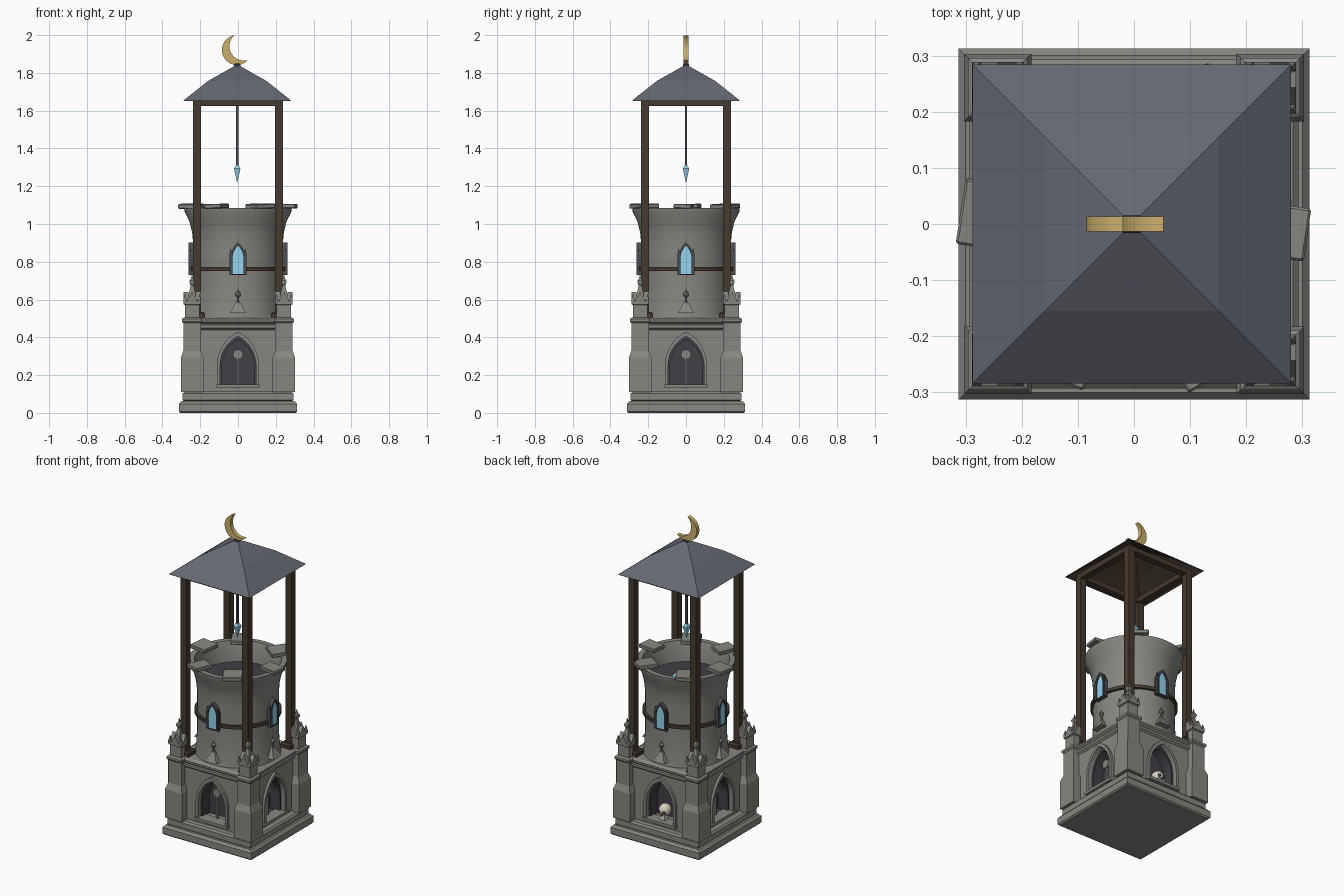
import bpy, bmesh, math, random
from mathutils import Matrix, Vector

if "Cube" in bpy.data.objects:
    bpy.data.objects.remove(bpy.data.objects["Cube"])

random.seed(4)


def material(name, rgb):
    m = bpy.data.materials.new(name)
    m.diffuse_color = (*rgb, 1)
    m.use_nodes = True
    m.node_tree.nodes["Principled BSDF"].inputs["Base Color"].default_value = m.diffuse_color
    return m


STONE = material("stone", (0.24, 0.24, 0.22))
DARK = material("dark_stone", (0.055, 0.05, 0.06))
WOOD = material("wood", (0.06, 0.042, 0.028))
SLATE = material("slate", (0.13, 0.14, 0.17))
GOLD = material("gold", (0.6, 0.43, 0.15))
GLASS = material("blue_glass", (0.3, 0.65, 0.85))
BONE = material("bone", (0.7, 0.63, 0.5))
IRON = material("iron", (0.07, 0.07, 0.085))
SIDES = [Matrix.Rotation(k * math.pi / 2, 4, 'Z') for k in range(4)]


def loft(name, loops, mat, M=Matrix(), caps=True, ring=False, smooth=False):
    """Skin a list of equal-length point loops."""
    bm = bmesh.new()
    vs = [[bm.verts.new(M @ Vector(p)) for p in lp] for lp in loops]
    n = len(vs[0])
    pairs = list(zip(vs, vs[1:])) + ([(vs[-1], vs[0])] if ring else [])
    for a, b in pairs:
        for i in range(n):
            j = (i + 1) % n
            bm.faces.new((a[i], a[j], b[j], b[i]))
    if caps and not ring:
        bm.faces.new(vs[0][::-1])
        bm.faces.new(vs[-1])
    bmesh.ops.recalc_face_normals(bm, faces=bm.faces)
    me = bpy.data.meshes.new(name)
    bm.to_mesh(me)
    bm.free()
    me.materials.append(mat)
    ob = bpy.data.objects.new(name, me)
    bpy.context.collection.objects.link(ob)
    if smooth:
        bpy.ops.object.select_all(action='DESELECT')
        ob.select_set(True)
        bpy.context.view_layer.objects.active = ob
        bpy.ops.object.shade_smooth_by_angle(angle=math.radians(35))
    return ob


def stack(name, prof, mat, M=Matrix(), at=(0, 0), caps=True):
    """Square tower from (half width, z) steps."""
    x, y = at
    return loft(name, [[(x - h, y - h, z), (x + h, y - h, z), (x + h, y + h, z), (x - h, y + h, z)]
                       for h, z in prof], mat, M, caps)


def lathe(name, prof, mat, n=48, M=Matrix(), caps=True):
    return loft(name, [[(r * math.cos(t * math.tau / n), r * math.sin(t * math.tau / n), z)
                        for t in range(n)] for r, z in prof], mat, M, caps, smooth=n > 8)


def box(name, a, b, mat, M=Matrix()):
    return loft(name, [[(a[0], a[1], z), (b[0], a[1], z), (b[0], b[1], z), (a[0], b[1], z)]
                       for z in (a[2], b[2])], mat, M)


def prism(name, pts, y0, y1, mat, M=Matrix()):
    return loft(name, [[(x, y, z) for x, z in pts] for y in (y0, y1)], mat, M)


def arch(w, z0, zs, zt, n=8):
    """Pointed arch outline."""
    h = zt - zs
    c = (h * h - w * w) / (2 * w)
    end = math.atan2(h, c)
    right = [(w, z0)] + [((w + c) * math.cos(end * i / n) - c, zs + (w + c) * math.sin(end * i / n))
                         for i in range(n)]
    return right + [(0, zt)] + [(-x, z) for x, z in right[::-1]]


def arch_frame(name, outer, inner, y_back, y_front, mat, M):
    loft(name, [[(x, y, z) for x, z in lp] for lp, y in
                ((outer, y_back), (outer, y_front), (inner, y_front), (inner, y_back))], mat, M, ring=True)


def ball(name, pos, scale, mat):
    prof = [(max(math.sin(i * math.pi / 12), 0.01), -math.cos(i * math.pi / 12)) for i in range(13)]
    return lathe(name, prof, mat, 20, Matrix.Translation(pos) @ Matrix.Diagonal((*scale, 1)))


# Plinth
stack("lower_plinth", [(.305, 0), (.313, .008), (.313, .048), (.3, .062)], STONE)
stack("upper_plinth", [(.285, .062), (.293, .068), (.293, .102), (.283, .112)], STONE)

# Square base with four arched niches
base = stack("base_wall", [(.25, .11), (.25, .46)], STONE)
for k, M in enumerate(SIDES):
    cut = prism("niche_cutter", arch(.095, .145, .25, .405), -.3, -.16, STONE, M)
    cut.hide_render = True
    mod = base.modifiers.new("niche", 'BOOLEAN')
    mod.object, mod.operation, mod.solver = cut, 'DIFFERENCE', 'EXACT'
    bpy.context.view_layer.objects.active = base
    bpy.ops.object.modifier_apply(modifier=mod.name)
    bpy.data.objects.remove(cut)
    prism("niche_back", arch(.095, .145, .25, .405), -.165, -.159, DARK, M)
    arch_frame("niche_frame", arch(.112, .145, .25, .43), arch(.095, .145, .25, .405), -.24, -.266, STONE, M)
    arch_frame("niche_inner_moulding", arch(.096, .145, .25, .406), arch(.085, .145, .25, .388),
               -.16, -.235, DARK, M)
    box("niche_sill", (-.115, -.275, .132), (.115, -.2, .15), STONE, M)
    if k != 2:
        box("niche_mullion", (-.006, -.215, .145), (.006, -.2, .3), STONE, M)
        lathe("niche_roundel", [(.026, -.008), (.026, .008)], STONE, 24,
              M @ Matrix.Translation((0, -.208, .31)) @ Matrix.Rotation(math.pi / 2, 4, 'X'))
stack("wall_cornice", [(.25, .44), (.262, .45), (.262, .465), (.256, .47), (.268, .48),
                       (.268, .492), (.25, .503)], STONE)

# Skull in the back niche
ball("skull_cranium", (0, .21, .205), (.036, .042, .038), BONE)
box("skull_jaw", (-.02, .205, .15), (.02, .243, .185), BONE)
for s in (-1, 1):
    ball("skull_eye", (s * .015, .245, .2), (.01, .008, .011), DARK)
ball("skull_nose", (0, .247, .181), (.005, .005, .007), DARK)

# Corner buttresses, pinnacles and posts
for M in SIDES:
    c = (.243, -.243)
    stack("buttress", [(.06, .11), (.06, .29), (.046, .33), (.046, .475), (.053, .483),
                       (.053, .497), (.042, .505)], STONE, M, c)
    stack("pinnacle", [(.038, .5), (.038, .57), (.044, .576), (.044, .59), (.026, .6), (.007, .675),
                       (.014, .69), (.014, .7), (.006, .71), (.001, .735)], STONE, M, c)
    T = M @ Matrix.Translation((*c, 0))
    for R in SIDES:
        prism("pinnacle_gable", [(.038, .575), (0, .64), (-.038, .575)], -.046, -.02, STONE, T @ R)
        stack("pinnacle_spike", [(.008, .58), (.008, .6), (.001, .63)], STONE, T @ R, (.038, -.038))
    stack("post_foot", [(.036, .495), (.036, .525), (.028, .535)], WOOD, M, (.211, -.211))
    stack("post", [(.021, .5), (.021, 1.65)], WOOD, M, (.217, -.217))
    box("roof_beam", (-.238, -.238, 1.625), (.238, -.196, 1.657), WOOD, M)

# Round drum, its iron band and the dark pool
lathe("drum", [(.25, .49), (.24, .56), (.236, .65), (.236, .88), (.242, .95), (.256, 1.01),
               (.282, 1.065), (.284, 1.085), (.252, 1.085), (.228, 1.01), (.222, .94)], STONE, 64, caps=False)
lathe("drum_band", [(.23, .752), (.252, .752), (.252, .772), (.23, .772)], WOOD, 64, caps=False)
lathe("pool", [(.225, .95), (.225, .962)], DARK, 48)
ball("pool_glow", (0, 0, .962), (.085, .085, .03), GLASS)

# Drum lancets and small gablets
for M in SIDES:
    prism("lancet_glass", arch(.03, .735, .82, .885), -.254, -.22, GLASS, M)
    arch_frame("lancet_frame", arch(.04, .73, .82, .902), arch(.029, .735, .82, .884), -.22, -.262, IRON, M)
    for s in (-1, 1):
        stack("lancet_shaft", [(.007, .73), (.007, .84), (.001, .87)], IRON, M, (s * .038, -.252))
    stack("gablet", [(.042, .53), (.036, .54), (.004, .6)], STONE, M, (0, -.238))
    lathe("gablet_finial", [(.006, .585), (.006, .612), (.014, .622), (.014, .634), (.006, .64), (.001, .655)],
          STONE, 8, M @ Matrix.Translation((0, -.246, 0)))

# Loose rim slabs
for k in range(6):
    M = (Matrix.Rotation(math.radians(60 * k + random.uniform(-5, 5)), 4, 'Z')
         @ Matrix.Translation((.25, 0, 1.094)) @ Matrix.Rotation(random.uniform(-.12, .12), 4, 'Z')
         @ Matrix.Rotation(random.uniform(-.05, .05), 4, 'X'))
    w = random.uniform(.045, .06)
    ob = box("rim_slab", (-.06, -w, -.012), (.06, w, .012), STONE, M)
    bev = ob.modifiers.new("bevel", 'BEVEL')
    bev.width, bev.segments = .004, 1

# Roof with wooden lining
roof = Matrix.Translation((-.004, 0, 0))
stack("roof", [(.28, 1.652), (.284, 1.655), (.155, 1.757), (.012, 1.838)], SLATE, roof, caps=False)
stack("roof_lining", [(.282, 1.652), (.15, 1.748), (.004, 1.825)], WOOD, roof, caps=False)
stack("roof_cap", [(.016, 1.828), (.016, 1.845), (.01, 1.852)], IRON, roof)

# Hanging rod with crystal tip
stack("hanging_rod", [(.0065, 1.29), (.0065, 1.83)], IRON, roof)
stack("crystal_tip", [(.008, 1.31), (.017, 1.293), (.001, 1.22)], GLASS, roof)

# Crescent finial
R, d, ri, tip, n = .079, .0426, .0766, math.radians(71), 28
inner_tip = math.atan2(R * math.sin(tip), R * math.cos(tip) - d)
pts = [(R * math.cos(a), R * math.sin(a)) for a in
       (tip + (math.tau - 2 * tip) * i / n for i in range(n + 1))]
pts += [(d + ri * math.cos(a), ri * math.sin(a)) for a in
        (math.tau - inner_tip - (math.tau - 2 * inner_tip) * i / n for i in range(1, n))]
turn = Matrix.Translation((-.006, 0, 1.921)) @ Matrix.Rotation(-math.radians(29), 4, 'Y')
prism("crescent", pts, -.013, .013, GOLD, turn)
